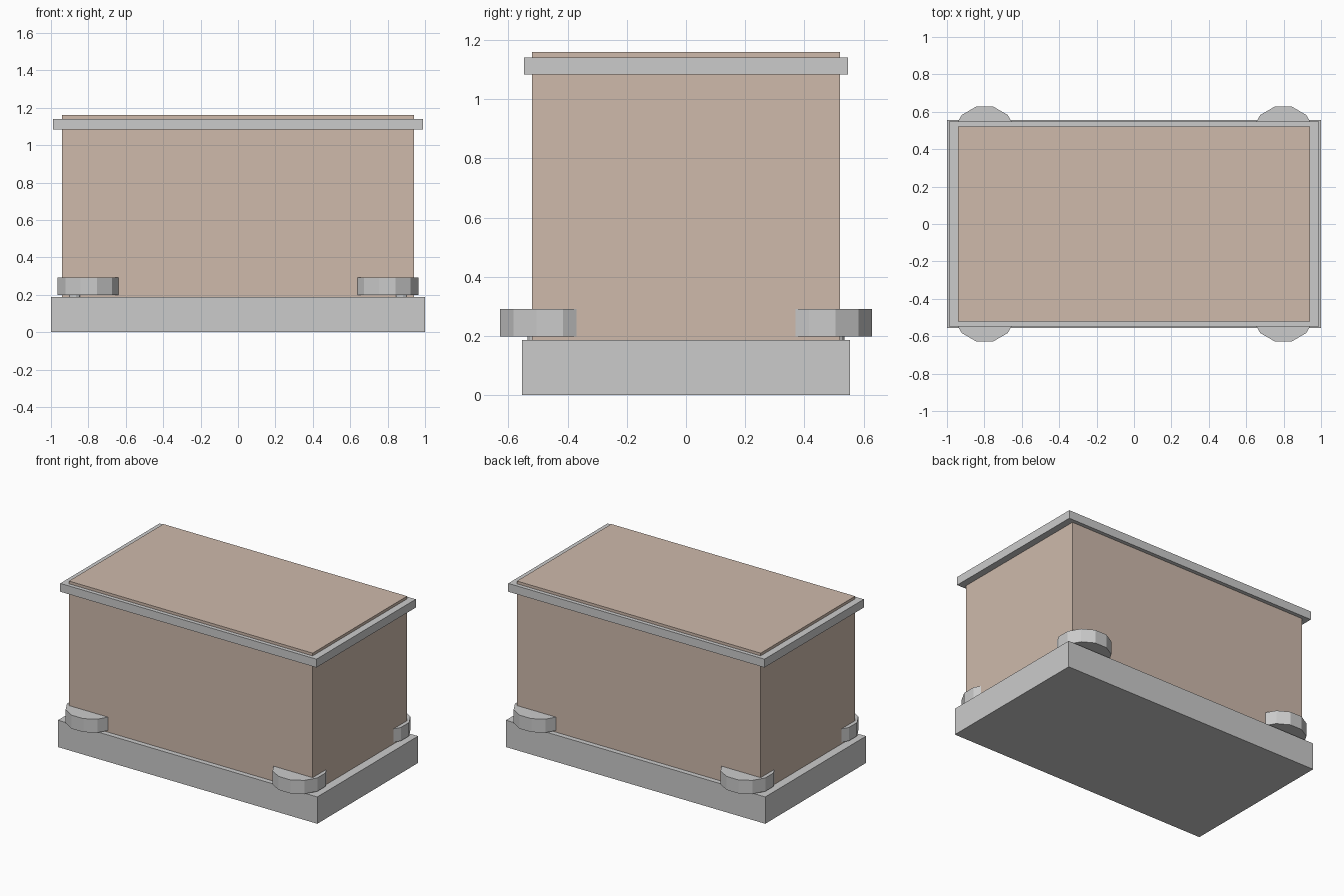
import bpy, math

if "Cube" in bpy.data.objects:
    bpy.data.objects.remove(bpy.data.objects["Cube"])

brown = bpy.data.materials.new("brown_panel")
brown.diffuse_color = (0.62, 0.49, 0.41, 1.0)
brown.use_nodes = True
brown.node_tree.nodes["Principled BSDF"].inputs["Base Color"].default_value = brown.diffuse_color


def box(name, hx, hy, z0, z1, mat=None):
    bpy.ops.mesh.primitive_cube_add(size=1, location=(0, 0, (z0 + z1) / 2))
    ob = bpy.context.object
    ob.name = name
    ob.scale = (2 * hx, 2 * hy, z1 - z0)
    bpy.ops.object.transform_apply(location=False, rotation=False, scale=True)
    if mat:
        ob.data.materials.append(mat)
    return ob


def disc(name, x, y, r, z0, z1, sides=12):
    # flats of the prism face the x and y directions
    bpy.ops.mesh.primitive_cylinder_add(
        vertices=sides, radius=r, depth=z1 - z0,
        location=(x, y, (z0 + z1) / 2), rotation=(0, 0, math.pi / sides))
    bpy.context.object.name = name


# Base plinth, crate body and the rim around its top
box("base", 1.0, 0.555, 0.0, 0.187)
box("body", 0.94, 0.52, 0.18, 1.16, brown)
box("top_rim", 0.988, 0.547, 1.083, 1.141)

# Corner bumpers, each on a small pin
for sy, end in ((-1, "front"), (1, "back")):
    for sx, side in ((-1, "left"), (1, "right")):
        disc(f"{end}_{side}_bumper", sx * 0.798, sy * 0.46, 0.174, 0.198, 0.292)
        disc(f"{end}_{side}_pin", sx * 0.874, sy * 0.503, 0.034, 0.17, 0.25)
